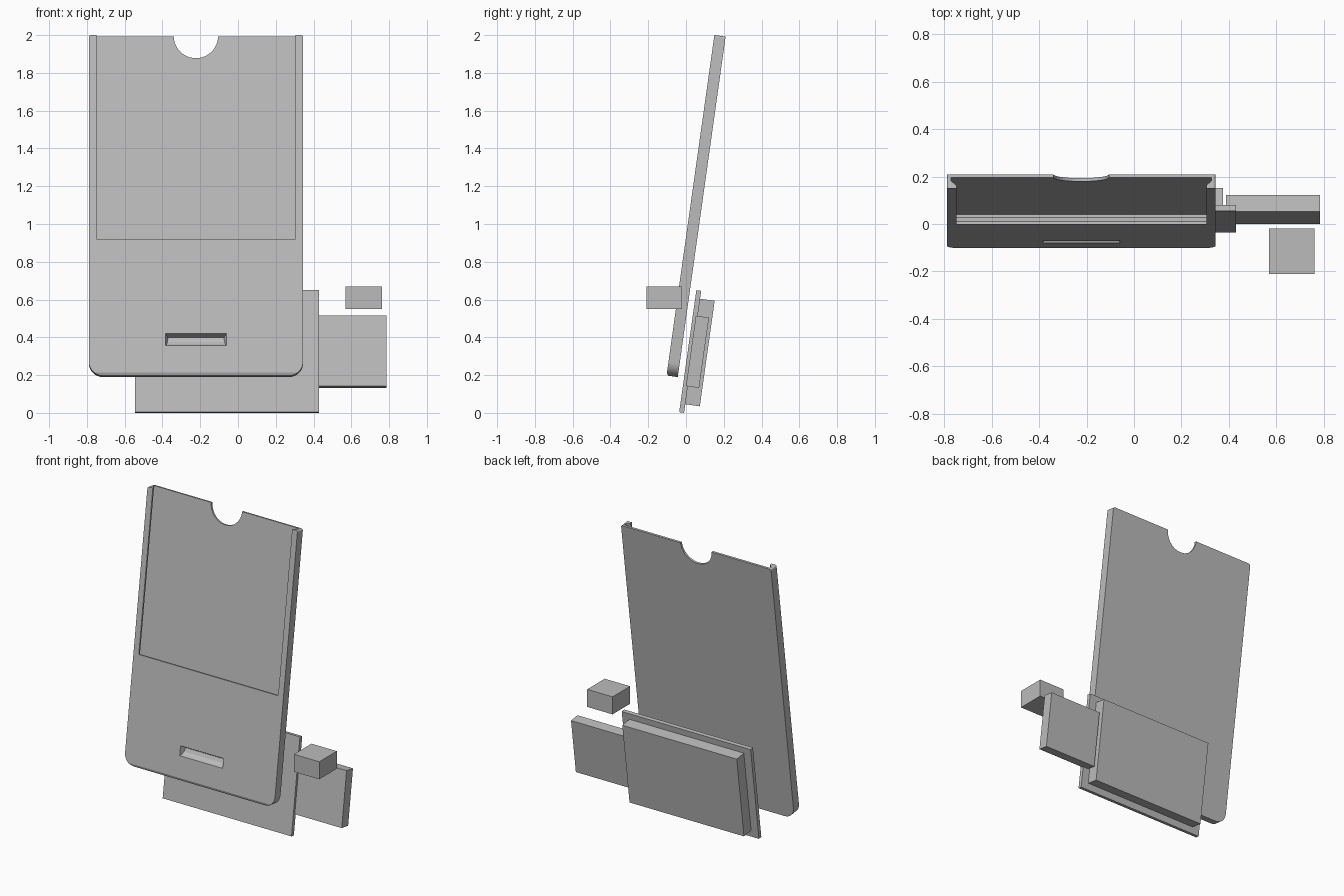
import bpy, bmesh, math

cube = bpy.data.objects.get("Cube")
if cube:
    bpy.data.objects.remove(cube, do_unlink=True)

LEAN = -math.radians(8)

grey = bpy.data.materials.new("plain_grey")
grey.use_nodes = True
grey.diffuse_color = (0.5, 0.5, 0.5, 1)
grey.node_tree.nodes["Principled BSDF"].inputs["Base Color"].default_value = (0.5, 0.5, 0.5, 1)


def loft(name, rings, base, lean=LEAN, chamfer=None):
    """Closed solid through rings; local y is depth, local z runs up the lean."""
    bm = bmesh.new()
    loops = [[bm.verts.new(p) for p in ring] for ring in rings]
    for a, b in zip(loops, loops[1:]):
        for i in range(len(a)):
            j = (i + 1) % len(a)
            bm.faces.new((a[i], a[j], b[j], b[i]))
    bm.faces.new(loops[0])
    bm.faces.new(loops[-1])
    if chamfer:
        depth, up = chamfer
        bmesh.ops.bisect_plane(bm, geom=bm.verts[:] + bm.edges[:] + bm.faces[:],
                               plane_co=(0, 0, up), plane_no=(0, -up, -depth), clear_outer=True)
        bmesh.ops.holes_fill(bm, edges=[e for e in bm.edges if e.is_boundary], sides=0)
    bmesh.ops.recalc_face_normals(bm, faces=bm.faces[:])
    mesh = bpy.data.meshes.new(name)
    bm.to_mesh(mesh)
    bm.free()
    mesh.materials.append(grey)
    obj = bpy.data.objects.new(name, mesh)
    bpy.context.collection.objects.link(obj)
    obj.location = (0, *base)
    obj.rotation_euler.x = lean
    return obj


def rect(x0, x1, depth, v0, v1):
    return [(x0, depth, v0), (x1, depth, v0), (x1, depth, v1), (x0, depth, v1)]


def box(name, x0, x1, thick, height, base, lean=LEAN):
    return loft(name, [rect(x0, x1, d, 0, height) for d in (0, thick)], base, lean)


def rounded(x0, x1, height, low_r, top_r, depth, steps=8):
    """Upright outline with separate bottom and top corner radii."""
    corners = [(x1 - low_r, low_r, low_r, -90), (x1 - top_r, height - top_r, top_r, 0),
               (x0 + top_r, height - top_r, top_r, 90), (x0 + low_r, low_r, low_r, 180)]
    pts = []
    for cx, cz, r, start in corners:
        for i in range(steps + 1):
            a = math.radians(start + 90 * i / steps)
            pts.append((cx + r * math.cos(a), depth, cz + r * math.sin(a)))
    return pts


def cut(target, cutter):
    cutter.hide_render = True
    mod = target.modifiers.new("cut", "BOOLEAN")
    mod.operation = "DIFFERENCE"
    mod.solver = "EXACT"
    mod.object = cutter
    bpy.ops.object.select_all(action="DESELECT")
    bpy.context.view_layer.objects.active = target
    target.select_set(True)
    bpy.ops.object.modifier_apply(modifier=mod.name)
    bpy.data.objects.remove(cutter, do_unlink=True)


# Leaning holder panel with rounded bottom corners
FOOT = (-0.103, 0.198)
HEIGHT = 1.82
panel = loft("holder_panel",
             [rounded(-0.79, 0.345, HEIGHT, 0.075, 0.012, d) for d in (0, 0.06)],
             FOOT, chamfer=(0.008, 0.016))

# Card recess, undercut on the sides and floor, open at the top
steps = [(-0.02, 0), (0.013, 0), (0.033, 0.023), (0.046, 0.023)]
cut(panel, loft("recess_cutter",
                [rect(-0.75 - o, 0.305 + o, d, 0.729 - o, HEIGHT + 0.1) for d, o in steps], FOOT))

# Half-round thumb notch in the top edge
arc = [math.tau * i / 48 for i in range(48)]
cut(panel, loft("notch_cutter",
                [[(-0.223 + 0.117 * math.cos(a), d, HEIGHT + 0.117 * math.sin(a)) for a in arc]
                 for d in (-0.05, 0.1)], FOOT))

# Scooped finger slot low on the front
scoop = [(-0.01, 0.159, 0.224, 0), (0, 0.159, 0.224, 0), (0.015, 0.167, 0.218, 0.006),
         (0.028, 0.182, 0.213, 0.011), (0.035, 0.203, 0.209, 0.014)]
cut(panel, loft("slot_cutter",
                [rect(-0.385 + e, -0.06 - e, d, lo, hi) for d, lo, hi, e in scoop], FOOT))

bpy.ops.object.select_all(action="DESELECT")
panel.select_set(True)
bpy.context.view_layer.objects.active = panel
bpy.ops.object.shade_smooth_by_angle(angle=math.radians(15))

# Plates behind the panel, with the same lean
box("thin_plate", -0.545, 0.43, 0.026, 0.652, (-0.036, 0.004))
box("back_block", -0.49, 0.376, 0.08, 0.564, (-0.006, 0.046))
box("side_block", 0.388, 0.785, 0.07, 0.376, (0.0, 0.142))

# Small upright block in front
box("small_block", 0.57, 0.762, 0.19, 0.12, (-0.21, 0.55), lean=0)
